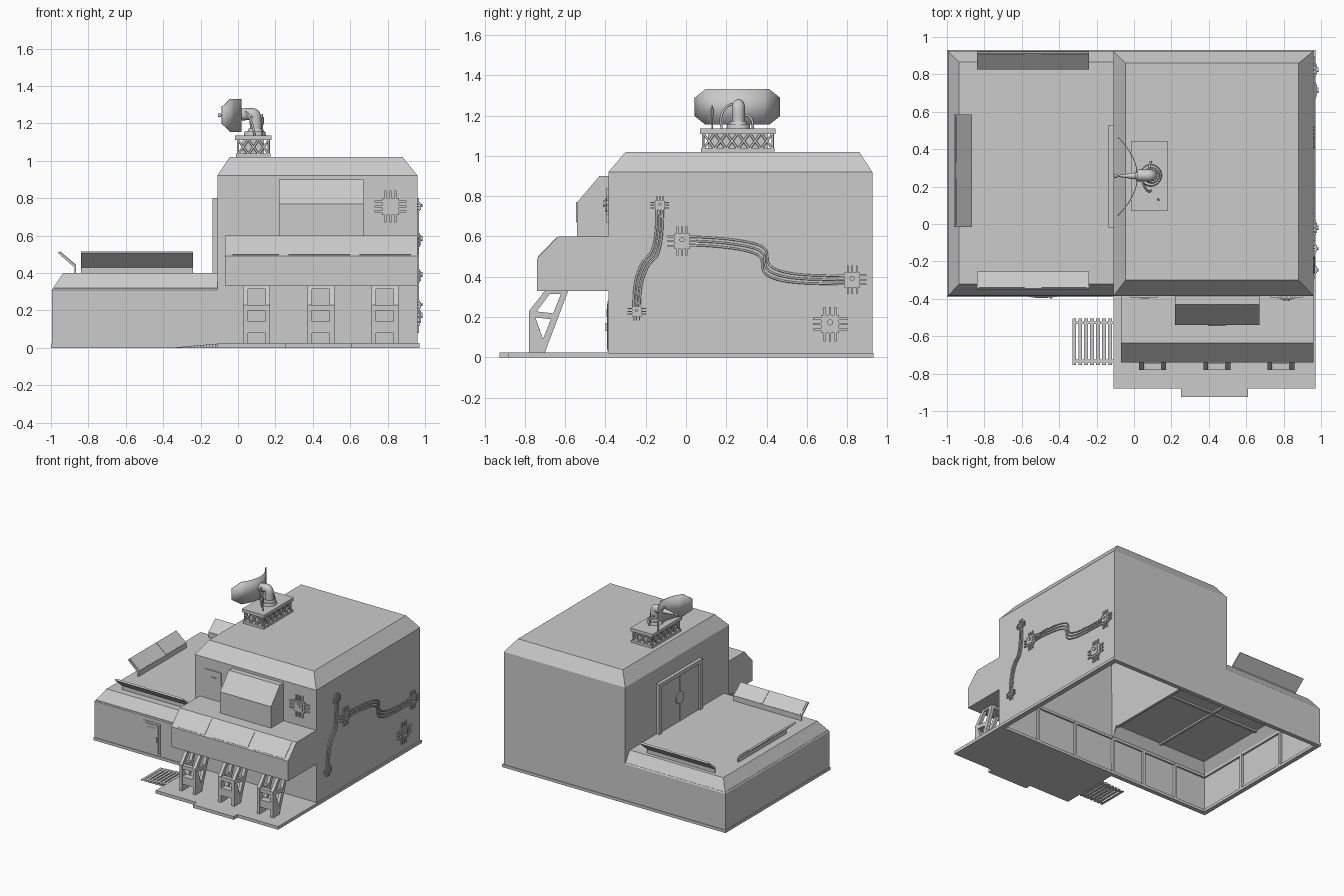
import bpy, bmesh, math
from mathutils import Vector

if "Cube" in bpy.data.objects:
    bpy.data.objects.remove(bpy.data.objects["Cube"])

def mesh(name, verts, faces, solid=0):
    me = bpy.data.meshes.new(name)
    me.from_pydata(verts, [], faces)
    bm = bmesh.new()
    bm.from_mesh(me)
    bmesh.ops.recalc_face_normals(bm, faces=bm.faces)
    bm.to_mesh(me)
    bm.free()
    ob = bpy.data.objects.new(name, me)
    bpy.context.collection.objects.link(ob)
    if solid:
        m = ob.modifiers.new("thickness", 'SOLIDIFY')
        m.thickness = solid
    return ob

def boxes(name, items):
    """One object from (x0, x1, y0, y1, z0, z1) boxes."""
    v, f = [], []
    for a in items:
        n = len(v)
        v += [(a[i], a[2 + j], a[4 + k]) for k in (0, 1) for i, j in ((0, 0), (1, 0), (1, 1), (0, 1))]
        f += [[n + q for q in face] for face in
              ((3, 2, 1, 0), (4, 5, 6, 7), (0, 1, 5, 4), (1, 2, 6, 5), (2, 3, 7, 6), (3, 0, 4, 7))]
    return mesh(name, v, f)

def prism(name, pts, spans, axis='x'):
    """Profile extruded along an axis, once per (start, end) span."""
    put = {'x': lambda p, a: (a, p[0], p[1]), 'y': lambda p, a: (p[0], a, p[1]),
           'z': lambda p, a: (p[0], p[1], a)}[axis]
    v, f, k = [], [], len(pts)
    for a, b in spans:
        n = len(v)
        v += [put(p, a) for p in pts] + [put(p, b) for p in pts]
        f += [list(range(n, n + k)), list(range(n + k, n + 2 * k))]
        f += [[n + i, n + (i + 1) % k, n + k + (i + 1) % k, n + k + i] for i in range(k)]
    return mesh(name, v, f)

def strip(p, q, t):
    """Thin bar profile from p to q, thickened by t to one side."""
    d = (Vector(q) - Vector(p)).normalized() * t
    return [p, q, (q[0] - d.y, q[1] + d.x), (p[0] - d.y, p[1] + d.x)]

def tubes(name, paths, r, smooth=False):
    cu = bpy.data.curves.new(name, 'CURVE')
    cu.dimensions, cu.bevel_depth, cu.bevel_resolution = '3D', r, 2 if r < 0.02 else 4
    cu.use_fill_caps = True
    for path in paths:
        s = cu.splines.new('NURBS' if smooth else 'POLY')
        s.points.add(len(path) - 1)
        for p, c in zip(s.points, path):
            p.co = (*c, 1)
        if smooth:
            s.order_u, s.use_endpoint_u, s.resolution_u = 4, True, 6
    ob = bpy.data.objects.new(name, cu)
    bpy.context.collection.objects.link(ob)

def cyl(name, loc, r1, r2, h, axis='z', seg=24):
    rot = {'z': (0, 0, 0), 'x': (0, math.pi / 2, 0), 'y': (math.pi / 2, 0, 0)}[axis]
    bpy.ops.mesh.primitive_cone_add(vertices=seg, radius1=r1, radius2=r2, depth=h, location=loc, rotation=rot)
    bpy.context.object.name = name
    bpy.ops.object.shade_smooth_by_angle()

# Building shells, open underneath
X0, XM, X1, Y0, Y1 = -0.995, -0.11, 0.96, -0.385, 0.925
def ring(x0, x1, y0, y1, z):
    return [(x0, y0, z), (x1, y0, z), (x1, y1, z), (x0, y1, z)]
v = ring(XM, X1, Y0, Y1, 0) + ring(XM, X1, Y0, Y1, 0.92) + ring(-0.045, 0.88, -0.3, 0.86, 1.02)
v += [(XM, Y0, 0.31), (XM, -0.32, 0.4), (XM, 0.865, 0.4), (XM, Y1, 0.31)]
mesh("tower_shell", v, [(0, 1, 5, 4, 12), (1, 2, 6, 5), (2, 3, 15, 7, 6), (4, 12, 13, 14, 15, 7),
     (4, 5, 9, 8), (5, 6, 10, 9), (6, 7, 11, 10), (7, 4, 8, 11), (8, 9, 10, 11)], 0.008)
v = ring(X0, XM, Y0, Y1, 0) + ring(X0, XM, Y0, Y1, 0.31) + ring(-0.935, XM, -0.32, 0.865, 0.4)
mesh("annex_shell", v, [(3, 0, 4, 7), (0, 1, 5, 4), (2, 3, 7, 6), (4, 5, 9, 8), (6, 7, 11, 10),
     (7, 4, 8, 11), (8, 9, 10, 11)], 0.008)

# Base trim, inner ribs and ceiling cross
boxes("base_trim", [(-1, 0.97, Y0 - 0.005, Y0 + 0.03, 0, 0.022), (-1, 0.97, Y1 - 0.03, 0.93, 0, 0.022),
                    (-1, -0.965, Y0, Y1, 0, 0.022), (0.93, 0.97, Y0, Y1, 0, 0.022)])
ribs = [(x - 0.01, x + 0.01, y, y + 0.02, 0.02, 0.31) for x in (-0.7, -0.4, XM, 0.25, 0.6)
        for y in (Y0 + 0.005, Y1 - 0.025)]
ribs += [(x, x + 0.02, y - 0.01, y + 0.01, 0.02, 0.31) for x in (X0 + 0.005, X1 - 0.025) for y in (0.05, 0.49)]
ribs += [(X0 + 0.01, X1 - 0.01, y, y + 0.015, 0.3, 0.32) for y in (Y0 + 0.005, Y1 - 0.02)]
ribs += [(x, x + 0.015, Y0 + 0.01, Y1 - 0.01, 0.3, 0.32) for x in (X0 + 0.005, X1 - 0.02)]
ribs += [(-0.53, -0.51, -0.32, 0.865, 0.38, 0.395), (-0.935, XM, 0.26, 0.28, 0.38, 0.395),
         (XM - 0.01, XM + 0.01, -0.32, 0.865, 0.38, 0.4)]
boxes("inner_ribs", ribs)

# Front slab with step and slatted ramp
boxes("front_slab", [(-0.11, 0.97, -0.88, Y0, 0, 0.025), (0.25, 0.61, -0.925, -0.88, 0, 0.025)])
slats = [(x, x + 0.02, -0.755, -0.505, 0.0, 0.004 + (x + 0.335) * 0.08)
         for x in [-0.33 + 0.032 * i for i in range(7)]]
boxes("ramp_slats", slats)
prism("ramp_rails", [(-0.32, 0), (-0.11, 0), (-0.11, 0.022), (-0.32, 0.004)],
      [(-0.74, -0.725), (-0.535, -0.52)], 'y')

# Overhanging bay, slope panels and dormer
prism("front_bay", [(Y0, 0.33), (-0.74, 0.33), (-0.74, 0.49), (-0.635, 0.6), (Y0, 0.6)], [(-0.07, 0.96)])
prism("bay_windows", strip((-0.64, 0.593), (-0.733, 0.497), -0.004),
      [(-0.03, 0.22), (0.27, 0.6), (0.65, 0.925)])
prism("dormer", [(Y0, 0.6), (-0.54, 0.6), (-0.54, 0.77), (-0.43, 0.9), (Y0, 0.9)], [(0.22, 0.67)])
boxes("dormer_window", [(0.395, 0.49, -0.545, -0.53, 0.67, 0.77)])
boxes("wall_panel", [(-0.02, 0.125, Y0 - 0.007, Y0, 0.73, 0.835), (0.035, 0.08, Y0 - 0.012, Y0, 0.778, 0.786)])

# Three framed supports under the bay
for i, x in enumerate((0.1, 0.443, 0.785)):
    sides = [(x - 0.072, x - 0.047), (x + 0.047, x + 0.072)]
    prism(f"support_post_{i}", [(-0.78, 0.025), (-0.7, 0.025), (-0.71, 0.09), (-0.755, 0.22), (-0.78, 0.23)], sides)
    prism(f"support_front_{i}", [(-0.78, 0.23), (-0.755, 0.21), (-0.665, 0.33), (-0.7, 0.33)], sides)
    prism(f"support_back_{i}", [(-0.7, 0.025), (-0.585, 0.33), (-0.615, 0.33), (-0.73, 0.04)], sides)
    prism(f"support_brace_{i}", [(-0.76, 0.2), (-0.76, 0.23), (-0.63, 0.215), (-0.64, 0.185)], sides)
    boxes(f"support_rungs_{i}", [(x - 0.06, x + 0.06, -0.778, -0.745, 0.2, 0.23),
                                 (x - 0.06, x + 0.06, -0.778, -0.725, 0.08, 0.14)])
    prism(f"support_top_{i}", [(-0.7, 0.33), (-0.585, 0.33), (-0.6, 0.315), (-0.715, 0.315)], [(x - 0.07, x + 0.07)])

# Annex front door
boxes("front_door", [(-0.565, -0.415, Y0 - 0.004, Y0, 0.03, 0.28), (-0.55, -0.43, Y0 - 0.008, Y0, 0.04, 0.265),
                     (-0.45, -0.44, Y0 - 0.015, Y0, 0.13, 0.17), (-0.53, -0.46, Y0 - 0.01, Y0, 0.2, 0.24)])

# Double door on the tower side
boxes("side_door_frame", [(-0.135, XM, -0.02, 0.015, 0.4, 0.8), (-0.135, XM, 0.495, 0.53, 0.4, 0.8),
                          (-0.135, XM, 0.015, 0.495, 0.77, 0.8)])
boxes("side_door_leaves", [(-0.122, XM, 0.015, 0.252, 0.4, 0.77), (-0.122, XM, 0.258, 0.495, 0.4, 0.77)])
cyl("door_wheel", (-0.122, 0.255, 0.59), 0.05, 0.05, 0.012, 'x')

# Tilted roof panels: outward offset u maps to front, back and left edges
for name, base, sgn, axis, a in (("front", -0.255, -1, 'x', -0.84), ("back", 0.825, 1, 'x', -0.84),
                                 ("left", -0.865, -1, 'y', -0.015)):
    P = lambda u, z: (base + sgn * u, z)
    prism(f"{name}_panel_frame", [P(0, 0.44), P(0.09, 0.515), P(0.098, 0.507), P(0.01, 0.43)], [(a, a + 0.6)], axis)
    prism(f"{name}_panel_cells", [P(0, 0.443), P(0.085, 0.515), P(0.09, 0.51), P(0.004, 0.437)],
          [(a + 0.012, a + 0.255), (a + 0.345, a + 0.588)], axis)
    prism(f"{name}_panel_foot", [P(0, 0.395), P(0, 0.44), P(0.01, 0.44), P(0.01, 0.395)], [(a, a + 0.6)], axis)

# Wall junction boxes with pins
def junction(name, face, u, w, s):
    parts = [(-.5, .5, -.5, .5, .012), (-.36, .36, -.36, .36, .018)]
    for k in (-.3, 0, .3):
        for e in (-1, 1):
            lo, hi = sorted((e * .5, e * .95))
            parts += [(lo, hi, k - .06, k + .06, .009), (k - .06, k + .06, lo, hi, .009)]
    out = []
    for a, b, c, d, h in parts:
        a, b, c, d = u + a * s, u + b * s, w + c * s, w + d * s
        out.append((X1, X1 + h, a, b, c, d) if face == 'right' else (a, b, Y0 - h, Y0, c, d))
    boxes(name, out)
    at = (X1 + 0.02, u, w + s * .1) if face == 'right' else (u, Y0 - 0.02, w + s * .1)
    cyl(name + "_knob", at, s * .17, s * .17, 0.012, 'x' if face == 'right' else 'y', 12)
junction("front_junction", 'front', 0.815, 0.755, 0.09)
for i, j in enumerate(((-0.13, 0.755, 0.048), (-0.245, 0.228, 0.048), (-0.02, 0.577, 0.076),
                       (0.825, 0.385, 0.074), (0.715, 0.165, 0.09))):
    junction(f"side_junction_{i}", 'right', *j)

# Triple cables along the right wall
long = [(0.01, .578), (.15, .575), (.36, .55), (.4, .5), (.38, .43), (.52, .385), (.7, .385), (.8, .383)]
drop = [(-.13, .74), (-.13, .62), (-.15, .5), (-.19, .49), (-.225, .42), (-.245, .34), (-.245, .24)]
tubes("long_cables", [[(0.964, y + o * .6, z + o) for y, z in long] for o in (-.02, 0, .02)], 0.005, True)
tubes("drop_cables", [[(0.964, y + o, z - o * .5) for y, z in drop] for o in (-.015, 0, .015)], 0.005, True)

# Antenna platform with lattice sides
boxes("platform_plates", [(-0.015, 0.18, 0.07, 0.445, 1.11, 1.135), (-0.01, 0.175, 0.075, 0.44, 1.02, 1.04)])
ax, bx, ay, by, lo, hi = 0.0, 0.165, 0.085, 0.43, 1.035, 1.112
bars = []
for n, corner in ((6, lambda t, s: ((ax, bx)[s], ay + (by - ay) * t)),
                  (3, lambda t, s: (ax + (bx - ax) * t, (ay, by)[s]))):
    for s in (0, 1):
        for i in range(n):
            p, q = corner(i / n, s), corner((i + 1) / n, s)
            bars += [[(*p, lo), (*q, hi)], [(*p, hi), (*q, lo)]]
bars += [[(x, y, lo), (x, y, hi)] for x in (ax, bx) for y in (ay, by)]
tubes("platform_lattice", bars, 0.006)
boxes("platform_core", [(0.025, 0.14, 0.11, 0.405, 1.03, 1.115)])

# Dish mount, curved reflector, feed and whip aerials
cyl("mount_base", (0.09, 0.26, 1.145), 0.06, 0.055, 0.025)
cyl("mount_collar", (0.095, 0.26, 1.163), 0.045, 0.038, 0.02)
tubes("mount_elbow", [[(0.095, .26, 1.15), (0.095, .26, 1.2), (0.095, .26, 1.25), (0.07, .26, 1.25),
                       (0.04, .26, 1.25), (0.015, .26, 1.245)]], 0.032, True)
v, N = [], 16
for i in range(N + 1):
    t = -1 + 2 * i / N
    h = 0.088 - max(0, abs(t) - 0.75) * 0.17
    v += [(0.02 - 0.105 * t * t, 0.255 + 0.212 * t, 1.243 + s * h) for s in (-1, 1)]
dish = mesh("dish_reflector", v, [(2 * i, 2 * i + 1, 2 * i + 3, 2 * i + 2) for i in range(N)], 0.004)
dish.data.polygons.foreach_set("use_smooth", [True] * N)
cyl("feed_cone", (-0.035, 0.257, 1.243), 0.004, 0.02, 0.11, 'x', 12)
cyl("feed_tip", (-0.1, 0.257, 1.243), 0.01, 0.01, 0.016, 'x', 12)
tubes("whip_aerial", [[(0.13, 0.13, 1.13), (0.13, 0.13, 1.25)]], 0.004)
cyl("whip_tip", (0.13, 0.13, 1.215), 0.008, 0.008, 0.04, seg=8)
tubes("mount_cables", [[(0.09, 0.18, 1.13), (0.08, 0.16, 1.19), (0.06, 0.18, 1.25), (0.04, 0.24, 1.26)],
                       [(0.09, 0.33, 1.13), (0.09, 0.34, 1.18), (0.08, 0.31, 1.22), (0.08, 0.28, 1.19)]], 0.006, True)
